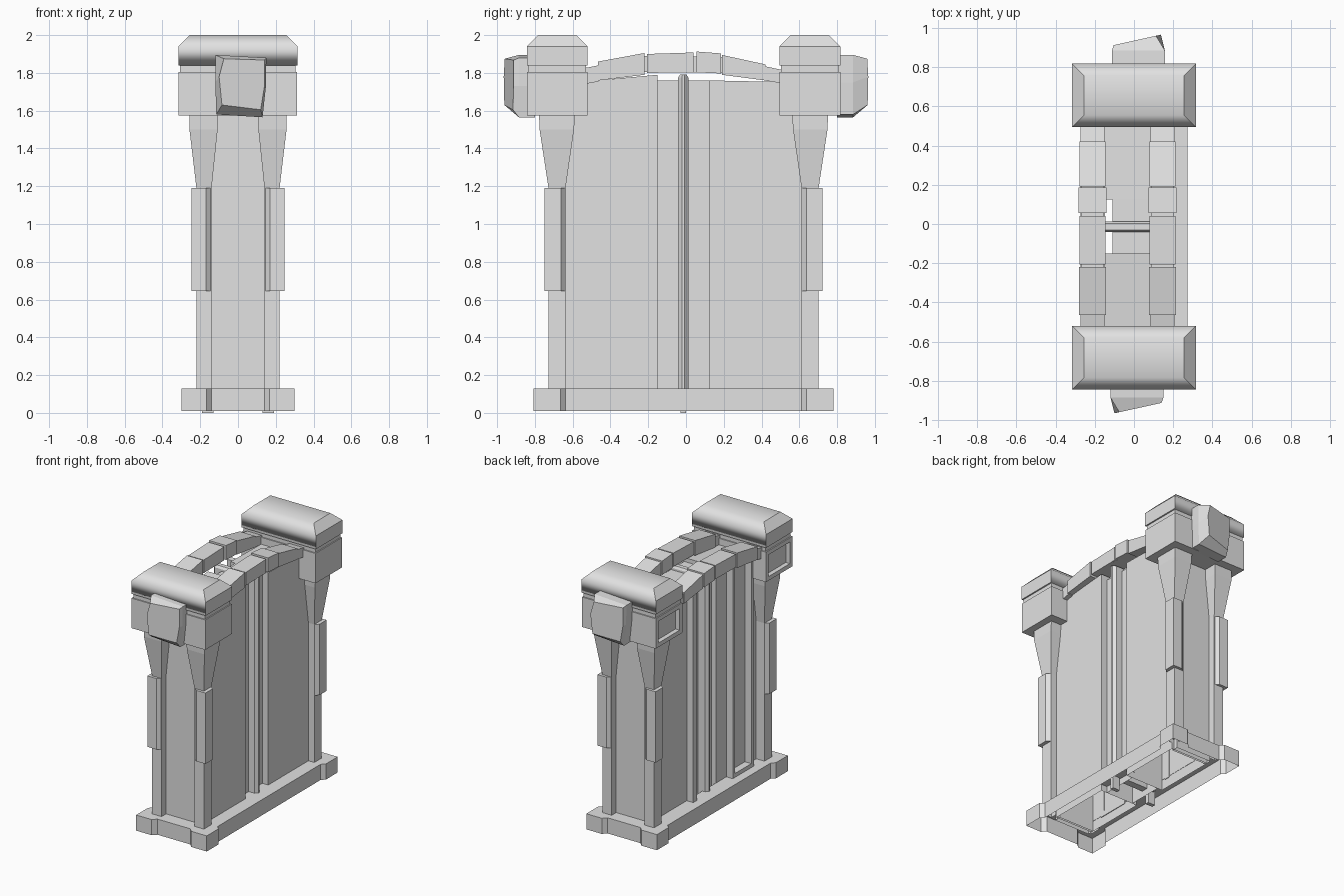
import bpy, bmesh

cube = bpy.data.objects.get("Cube")
if cube:
    bpy.data.objects.remove(cube)

stone = bpy.data.materials.new("pale_grey_stone")
stone.use_nodes = True
stone.diffuse_color = (0.76, 0.76, 0.76, 1)
stone.node_tree.nodes["Principled BSDF"].inputs["Base Color"].default_value = (0.76, 0.76, 0.76, 1)

CY = -0.013  # centre line of the paired parts
SIDES = (("front", -1), ("back", 1))
HANDS = (("right", -1), ("left", 1))


def loft(name, rings, edit=None, bottom=True, top=True):
    """Skin equal-length rings of points, capping the ends that are closed."""
    bm = bmesh.new()
    loops = [[bm.verts.new(p) for p in ring] for ring in rings]
    for a, b in zip(loops, loops[1:]):
        for i in range(len(a)):
            j = (i + 1) % len(a)
            bm.faces.new((a[i], a[j], b[j], b[i]))
    if bottom:
        bm.faces.new(loops[0])
    if top:
        bm.faces.new(loops[-1])
    bmesh.ops.recalc_face_normals(bm, faces=bm.faces)
    if edit:
        edit(bm)
    mesh = bpy.data.meshes.new(name)
    bm.to_mesh(mesh)
    bm.free()
    mesh.materials.append(stone)
    obj = bpy.data.objects.new(name, mesh)
    bpy.context.collection.objects.link(obj)
    return obj


def rect(x0, x1, y0, y1, z):
    return [(x0, y0, z), (x1, y0, z), (x1, y1, z), (x0, y1, z)]


def box(name, x0, x1, y0, y1, z0, z1, **options):
    return loft(name, [rect(x0, x1, y0, y1, z0), rect(x0, x1, y0, y1, z1)], **options)


def span(sy, a, b):
    """Ordered y range at distances a..b from the centre line."""
    return sorted((CY + sy * a, CY + sy * b))


def pocket(bm):
    """Sink a framed pocket into the -x face."""
    face = min(bm.faces, key=lambda f: f.normal.x)
    bmesh.ops.inset_region(bm, faces=[face], thickness=.045)
    rim = bmesh.ops.extrude_discrete_faces(bm, faces=[face])["faces"][0]
    bmesh.ops.translate(bm, verts=rim.verts, vec=(.035, 0, 0))


def smooth_cap(bm):
    """Smooth the long rounded faces; keep the sloped ends crisp."""
    for f in bm.faces:
        f.smooth = True
    for e in bm.edges:
        e.smooth = not any(abs(f.normal.x) > 0.3 for f in e.link_faces)


def mirrored_outline(pts, z):
    """Closed outline from one corner's points, mirrored to all four corners."""
    quarters = ((1, 1, 1), (-1, 1, -1), (-1, -1, 1), (1, -1, -1))
    return [(sx * x, CY + sy * y, z) for sx, sy, step in quarters for x, y in pts[::step]]


# Open skirt with thicker corners and a narrow ledge on top
skirt = [(.273, .625), (.30, .652), (.30, .795), (.168, .795), (.14, .765)]
ledge = [(.148, .5), (.148, .57), (.148, .625), (.138, .625), (.1, .625)]
loft("base_skirt", [mirrored_outline(skirt, .01), mirrored_outline(skirt, .13),
                    mirrored_outline(ledge, .13)], bottom=False, top=False)

# Corner posts with sleeves and flared brackets
for end, sy in SIDES:
    for hand, sx in HANDS:
        tag = f"{end}_{hand}"

        def section(pts, z):
            return [(sx * x, CY + sy * y, z) for x, y in pts]

        def square(ix, ox, iy, oy, z):
            return section([(ix, iy), (ox, iy), (ox, oy), (ix, oy)], z)

        sleeve = [(.247, .735), (.247, .65), (.22, .625), (.14, .625), (.14, .71), (.17, .735)]
        loft(f"post_sleeve_{tag}", [section(sleeve, z) for z in (.645, 1.19)])
        loft(f"corner_post_{tag}", [square(.14, .22, .625, .715, z) for z in (.1, 1.19)],
             bottom=False)
        loft(f"flared_bracket_{tag}", [square(.14, .22, .625, .715, 1.19),
                                       square(.108, .257, .58, .762, 1.5),
                                       square(.105, .257, .575, .765, 1.58)])

# Hollow walls: end panels, two thick side panels and a thinner middle panel
for (end, sy), inner_top, outer_top in zip(SIDES, (1.79, 1.76), (1.745, 1.75)):
    box(f"end_panel_{end}", -.15, .15, *span(sy, .61, .66), .05, 1.6, bottom=False)
    y0, y1 = CY + sy * .137, CY + sy * .625
    top = [(-.15, y0, inner_top), (.17, y0, inner_top), (.17, y1, outer_top), (-.15, y1, outer_top)]
    loft(f"side_panel_{end}", [rect(-.15, .17, y0, y1, .05), top], bottom=False)
box("middle_panel", -.11, .12, *span(1, -.137, .137), .05, 1.76, bottom=False)
box("middle_sill", .1, .2, *span(1, -.14, .14), .1, .13)

# Raised strips on the right wall
for name, y0, y1 in (("back", .16, .205), ("middle", -.3, -.275), ("front", -.53, -.5)):
    box(f"wall_strip_{name}", -.205, -.145, y0, y1, .12, 1.75)
box("wall_strip_sill", -.205, -.145, -.51, -.29, .12, .16)

# Ridged post running through the middle
post = [(-.17, -.042), (.17, -.042), (.19, -.022), (.19, -.008), (.17, .012),
        (-.17, .012), (-.19, -.008), (-.19, -.022)]
loft("centre_post", [[(x, y, z) for x, y in post] for z in (.1, 1.775)]
     + [[(x, CY + .6 * (y - CY), 1.792) for x, y in post]])
for hand, sx in HANDS:
    x0, x1 = sorted((sx * .13, sx * .19))
    box(f"post_foot_{hand}", x0, x1, -.03, 0, 0, .12)

# Capitals with a neck and a rounded top
for end, sy in SIDES:
    y0, y1 = span(sy, .508, .83)
    box(f"capital_{end}", -.315, .312, y0, y1, 1.575, 1.805, edit=pocket)
    box(f"capital_neck_{end}", -.306, .304, y0 + .009, y1 - .009, 1.8, 1.845)
    cap = loft(f"capital_top_{end}", [rect(-.315, .315, y0, y1, 1.838),
                                      rect(-.315, .315, y0, y1, 1.94),
                                      rect(-.255, .255, y0 + .06, y1 - .06, 2.0)], edit=smooth_cap)
    cap.modifiers.new("weighted_normals", "WEIGHTED_NORMAL").keep_sharp = True

# Faceted stone on each end; the back one is turned round
base_ring = [(-.12, 1.895), (.15, 1.88), (.148, 1.73), (.13, 1.565), (-.115, 1.58), (-.12, 1.75)]
face_ring = [(-.075, 1.875), (.14, 1.868), (.14, 1.73), (.12, 1.605), (-.085, 1.63), (-.1, 1.78)]
for (end, sy), shift in zip(SIDES, (0, .037)):
    loft(f"faceted_stone_{end}",
         [[(shift - sy * x, sy * .8, z) for x, z in base_ring],
          [(shift - sy * x, sy * .885, z) for x, z in base_ring],
          [(shift - sy * x, sy * (.943 - .22 * x), z) for x, z in face_ring]])

# Arched rows of blocks: start y, end y, start (bottom, top), end (bottom, top), extra width
arch = [(-.54, -.462, 1.74, 1.825, 1.755, 1.84, -.005),
        (-.465, -.22, 1.76, 1.86, 1.79, 1.905, .002),
        (-.207, .04, 1.80, 1.90, 1.803, 1.908, 0),
        (.055, .185, 1.803, 1.913, 1.797, 1.903, .006),
        (.19, .42, 1.79, 1.895, 1.76, 1.845, 0),
        (.415, .54, 1.76, 1.835, 1.74, 1.81, -.005),
        (-.225, .2, 1.805, 1.89, 1.80, 1.885, -.01)]
for hand, cx in (("right", -.212), ("left", .145)):
    for n, (ya, yb, a0, a1, b0, b1, extra) in enumerate(arch):
        w = .066 + extra
        loft(f"arch_block_{hand}_{n + 1}",
             [[(cx - w, y, lo), (cx + w, y, lo), (cx + w, y, hi), (cx - w, y, hi)]
              for y, lo, hi in ((ya, a0, a1), (yb, b0, b1))])
